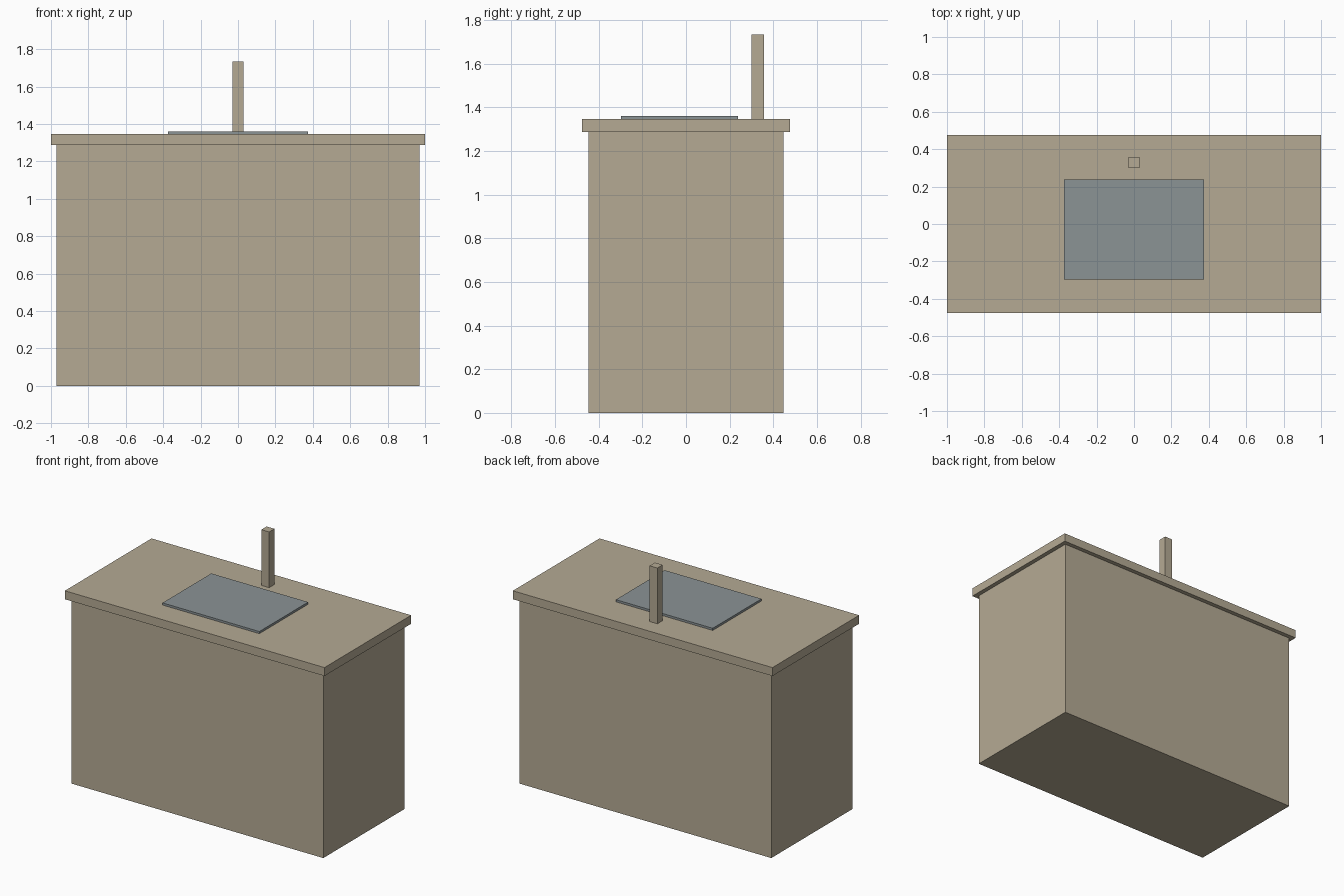
import bpy

if "Cube" in bpy.data.objects:
    bpy.data.objects.remove(bpy.data.objects["Cube"])


def material(name, rgb):
    mat = bpy.data.materials.new(name)
    mat.diffuse_color = (*rgb, 1.0)
    mat.use_nodes = True
    mat.node_tree.nodes["Principled BSDF"].inputs["Base Color"].default_value = mat.diffuse_color
    return mat


def box(name, low, high, mat):
    """Axis-aligned box between two opposite corners."""
    centre = [(a + b) / 2 for a, b in zip(low, high)]
    bpy.ops.mesh.primitive_cube_add(size=1, location=centre)
    obj = bpy.context.object
    obj.name = name
    obj.scale = [b - a for a, b in zip(low, high)]
    bpy.ops.object.transform_apply(location=False, rotation=False, scale=True)
    obj.data.materials.append(mat)
    return obj


tan = material("warm tan", (0.462, 0.402, 0.296))
steel = material("steel grey", (0.258, 0.292, 0.301))

# Cabinet and overhanging worktop
box("cabinet", (-0.97, -0.447, 0.0), (0.97, 0.447, 1.287), tan)
box("worktop", (-1.0, -0.477, 1.287), (1.0, 0.477, 1.346), tan)

# Raised basin panel and tap post behind it
box("basin_panel", (-0.373, -0.298, 1.346), (0.373, 0.239, 1.361), steel)
box("tap_post", (-0.03, 0.30, 1.346), (0.03, 0.358, 1.734), tan)
